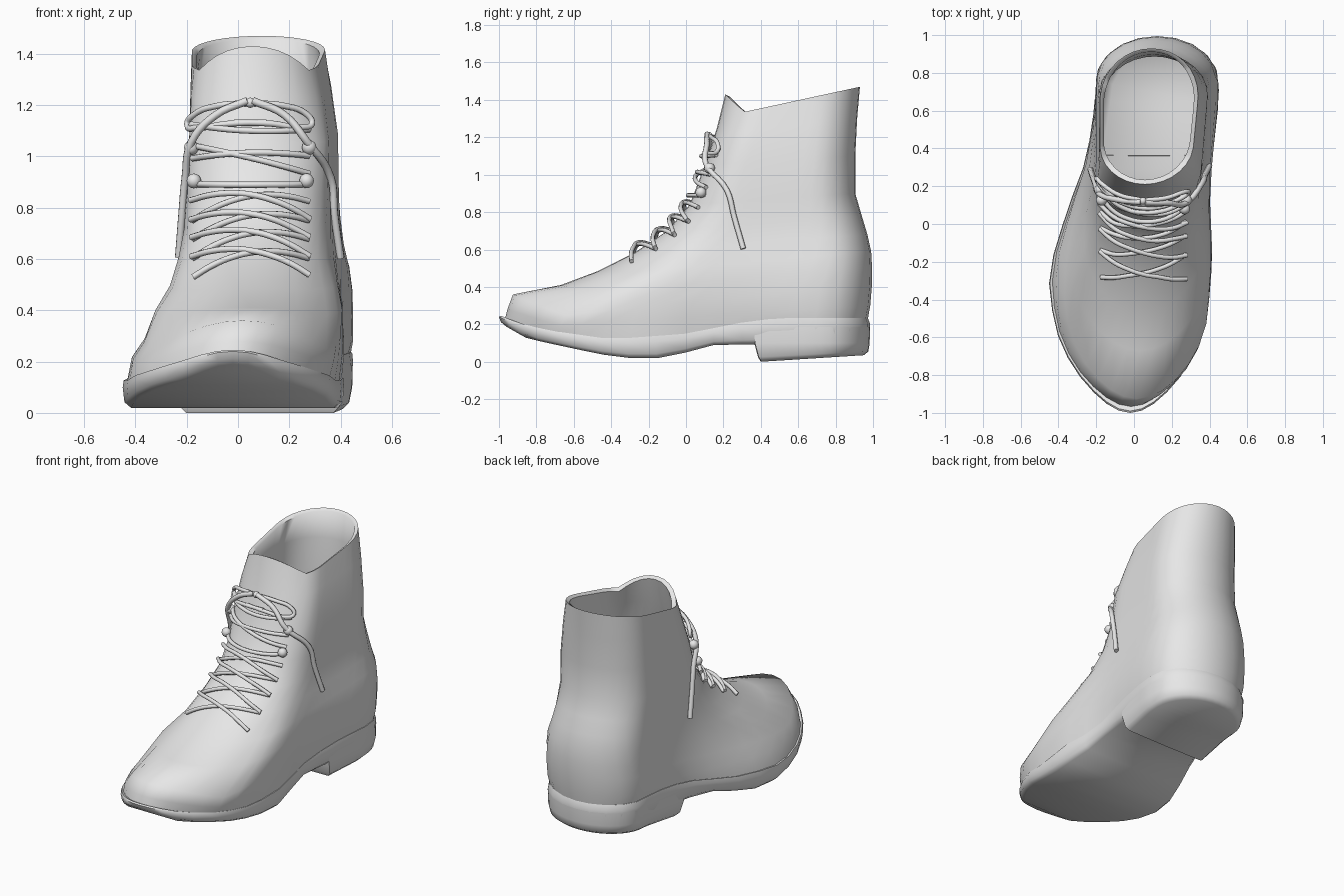
import bpy, bmesh, math
from mathutils import Vector
from mathutils.bvhtree import BVHTree

cube = bpy.data.objects.get("Cube")
if cube:
    bpy.data.objects.remove(cube, do_unlink=True)

GREY = (0.8, 0.8, 0.8, 1)
grey = bpy.data.materials.new("light_grey")
grey.use_nodes = True
grey.diffuse_color = GREY
grey.node_tree.nodes["Principled BSDF"].inputs["Base Color"].default_value = GREY

N = 20  # steps from toe to heel on each side

# Footprint edges (y, right-hand x, left-hand x) and sole heights (y, z)
FOOT = [(-1, -.28, .24), (-.78, -.355, .315), (-.55, -.415, .37), (-.35, -.455, .4),
        (-.15, -.425, .415), (.1, -.345, .375), (.35, -.25, .405), (.65, -.205, .45), (1, -.2, .44)]
WELT = [(-1, .25), (-.9, .21), (-.75, .17), (-.4, .12), (0, .15), (.3, .21), (.5, .235), (1, .235)]
TREAD = [(-1, .21), (-.85, .125), (-.6, .07), (-.4, .03), (-.2, .01), (0, .05), (.15, .09), (1, .1)]


def look_up(table, y, col=1):
    for a, b in zip(table, table[1:]):
        if y <= b[0]:
            t = max(0, (y - a[0]) / (b[0] - a[0]))
            return a[col] + (b[col] - a[col]) * t
    return table[-1][col]


def rounding(d, r):
    u = min(1, max(0, d / r))
    return math.sqrt(1 - (1 - u) ** 2)


def ring(yf, yb, height, rf=.45, rb=.24, blend=0, lo=-.2, hi=.41, inset=0):
    """Closed outline from the front tip, round the left side to the back and home."""
    sides = ([], [])
    for i in range(N + 1):
        s = (1 - math.cos(math.pi * i / N)) / 2
        y = yf + (yb - yf) * s
        f = rounding(y - yf, rf) * rounding(yb - y, rb)
        a = look_up(FOOT, y, 1) * (1 - blend) + lo * blend + inset
        b = look_up(FOOT, y, 2) * (1 - blend) + (hi - .07 * (1 - s)) * blend - inset
        c = (a + b) / 2
        z = height(y, s)
        sides[0].append((c + (b - c) * f, y, z))
        sides[1].append((c + (a - c) * f, y, z))
    return sides[0] + sides[1][-2:0:-1]


def slope(zf, zb, dip=0):
    """Height running front to back, dipping just behind the front."""
    return lambda y, s: zf + (zb - zf) * s - dip * (s / .14 if s < .14 else (1 - s) / .86)


def between(t, drop=0):
    """Height part way from the tread up to the welt."""
    return lambda y, s: look_up(TREAD, y) * (1 - t) + look_up(WELT, y) * t - drop


def finish(obj, angle):
    bpy.ops.object.select_all(action='DESELECT')
    obj.select_set(True)
    bpy.context.view_layer.objects.active = obj
    bpy.ops.object.shade_smooth_by_angle(angle=math.radians(angle))


def loft(name, rings, angle=50):
    bm = bmesh.new()
    rows = [[bm.verts.new(p) for p in r] for r in rings]
    m = 2 * N
    for a, b in zip(rows, rows[1:]):
        for j in range(m):
            k = (j + 1) % m
            bm.faces.new((a[j], a[k], b[k], b[j]))
    e = rows[-1]
    for j in range(N):
        quad = [e[j], e[j + 1], e[(m - j - 1) % m], e[(m - j) % m]]
        bm.faces.new(list(dict.fromkeys(quad)))
    bmesh.ops.recalc_face_normals(bm, faces=bm.faces)
    tree = BVHTree.FromBMesh(bm)
    mesh = bpy.data.meshes.new(name)
    bm.to_mesh(mesh)
    bm.free()
    mesh.materials.append(grey)
    obj = bpy.data.objects.new(name, mesh)
    bpy.context.collection.objects.link(obj)
    finish(obj, angle)
    return tree


# Upper shell from toe wall to collar: front y, back y, heights, outline options
SHELL = [
    (-.955, .985, (.28, .3, .09), dict(rf=.4, blend=.13, hi=.46)),
    (-.925, .995, (.36, .42, .12), dict(rf=.42, blend=.32, hi=.46)),
    (-.67, .995, (.41, .5, .04), dict(rf=.47, blend=.48, hi=.455)),
    (-.47, .99, (.485, .59, .02), dict(rf=.48, blend=.65, hi=.44)),
    (-.28, .97, (.58, .68), dict(rf=.43, blend=.76, hi=.415)),
    (-.1, .94, (.7, .78), dict(rf=.32, blend=.9)),
    (.02, .905, (.84, .9), dict(rf=.23, blend=.97)),
    (.1, .905, (1.05, 1.1), dict(rf=.17, blend=1, lo=-.19, hi=.41)),
    (.165, .915, (1.25, 1.3, .03), dict(rf=.18, blend=1, lo=-.185, hi=.385)),
    (.21, .93, (1.43, 1.47, .1), dict(rf=.2, rb=.28, blend=1, lo=-.18, hi=.365)),
]
outside = [ring(yf, yb, slope(*z), **kw) for yf, yb, z, kw in SHELL]
lining = [ring(yf + .024, yb - .018, slope(z[0] - .012, z[1] - .012, *z[2:]), inset=.02, **kw)
          for yf, yb, z, kw in reversed(SHELL)]
upper = loft("upper", [ring(-.97, .97, between(1, .02), rf=.42, inset=.012)] + outside + lining
             + [ring(-.93, .95, between(.8), rf=.42, inset=.035),
                ring(-.88, .91, between(.5), rf=.42, inset=.08)], angle=65)

# Outsole with a small welt lip
loft("sole", [
    ring(-.95, .95, between(1, .005), inset=.03),
    ring(-.99, .972, between(1), inset=.004),
    ring(-1, .985, between(.75)),
    ring(-.99, .98, between(.2), inset=.006),
    ring(-.96, .96, between(0), inset=.03),
])

# Heel block, flush with the sole edge
loft("heel", [
    ring(.36, .984, slope(.185, .185), rf=.002, inset=.002),
    ring(.365, .982, slope(.1, .1), rf=.002, inset=.004),
    ring(.385, .975, slope(.025, .055), rf=.002, inset=.016),
    ring(.4, .95, slope(0, .035), rf=.002, inset=.04),
])


def snap(p, lift=.014):
    """Point on the nearest outer surface."""
    hit, normal, _, _ = upper.find_nearest(Vector(p))
    return hit + normal * lift


def on_front(x, z, lift=.014):
    """Point on the instep, seen straight from the front."""
    hit, normal, _, _ = upper.ray_cast(Vector((x, -2, z)), Vector((0, 1, 0)))
    return hit + normal * lift if hit else snap((x, .15, z), lift)


def lace(name, points, radius=.012):
    curve = bpy.data.curves.new(name, 'CURVE')
    curve.dimensions = '3D'
    curve.bevel_depth = radius
    curve.bevel_resolution = 2
    curve.resolution_u = 5
    curve.use_fill_caps = True
    spline = curve.splines.new('BEZIER')
    spline.bezier_points.add(len(points) - 1)
    for bp, p in zip(spline.bezier_points, points):
        bp.co = p
        bp.handle_left_type = bp.handle_right_type = 'AUTO'
    curve.materials.append(grey)
    bpy.context.collection.objects.link(bpy.data.objects.new(name, curve))


def strand(name, z_right, z_left, droop, lift=.012):
    pts = []
    for i in range(7):
        t = i / 6
        z = z_right + (z_left - z_right) * t - droop * (2 * t - 1) ** 2
        pts.append(on_front(-.17 + .44 * t, z, lift + .015 * math.sin(math.pi * t)))
    lace(name, pts)


def ball(name, centre, radius):
    bpy.ops.mesh.primitive_uv_sphere_add(segments=14, ring_count=8, radius=radius, location=centre)
    obj = bpy.context.object
    obj.name = name
    obj.data.materials.append(grey)
    bpy.ops.object.shade_smooth()


# Crossed lacing up the instep
for row in range(4):
    z = .595 + .075 * row
    strand(f"lace_cross_{row}_a", z - .03, z + .045, .045)
    strand(f"lace_cross_{row}_b", z + .045, z - .03, .045, .022)

# Lacing between the hooks
strand("lace_hook_low", .88, .88, -.01)
strand("lace_hook_cross", 1.04, .93, 0)
strand("lace_hook_mid", 1.0, 1.01, .01)
strand("lace_hook_top", 1.1, 1.08, -.02, .018)

# Hooks, bow loops and loose ends on both sides
for side, name in ((1, "left"), (-1, "right")):
    def across(x):
        return .05 + side * x
    for i, z in enumerate((.9, 1.03)):
        ball(f"hook_{name}_{i}", on_front(across(.205 + .01 * i), z, .022), .029)
    loop = [(.01, 1.2), (.12, 1.19), (.205, 1.155), (.225, 1.12), (.19, 1.105), (.08, 1.12), (-.06, 1.125)]
    lace(f"bow_loop_{name}", [on_front(across(x), z, .025) for x, z in loop])
    tail = [(.01, 1.205), (.12, 1.15), (.2, 1.05)]
    low = [(.36, .2, .92), (.4, .25, .78), (.42, .3, .62)]
    lace(f"lace_end_{name}", [on_front(across(x), z, .04) for x, z in tail]
         + [snap((across(x), y, z), .012) for x, y, z in low], .015)
ball("bow_knot", on_front(.05, 1.2, .03), .02)
